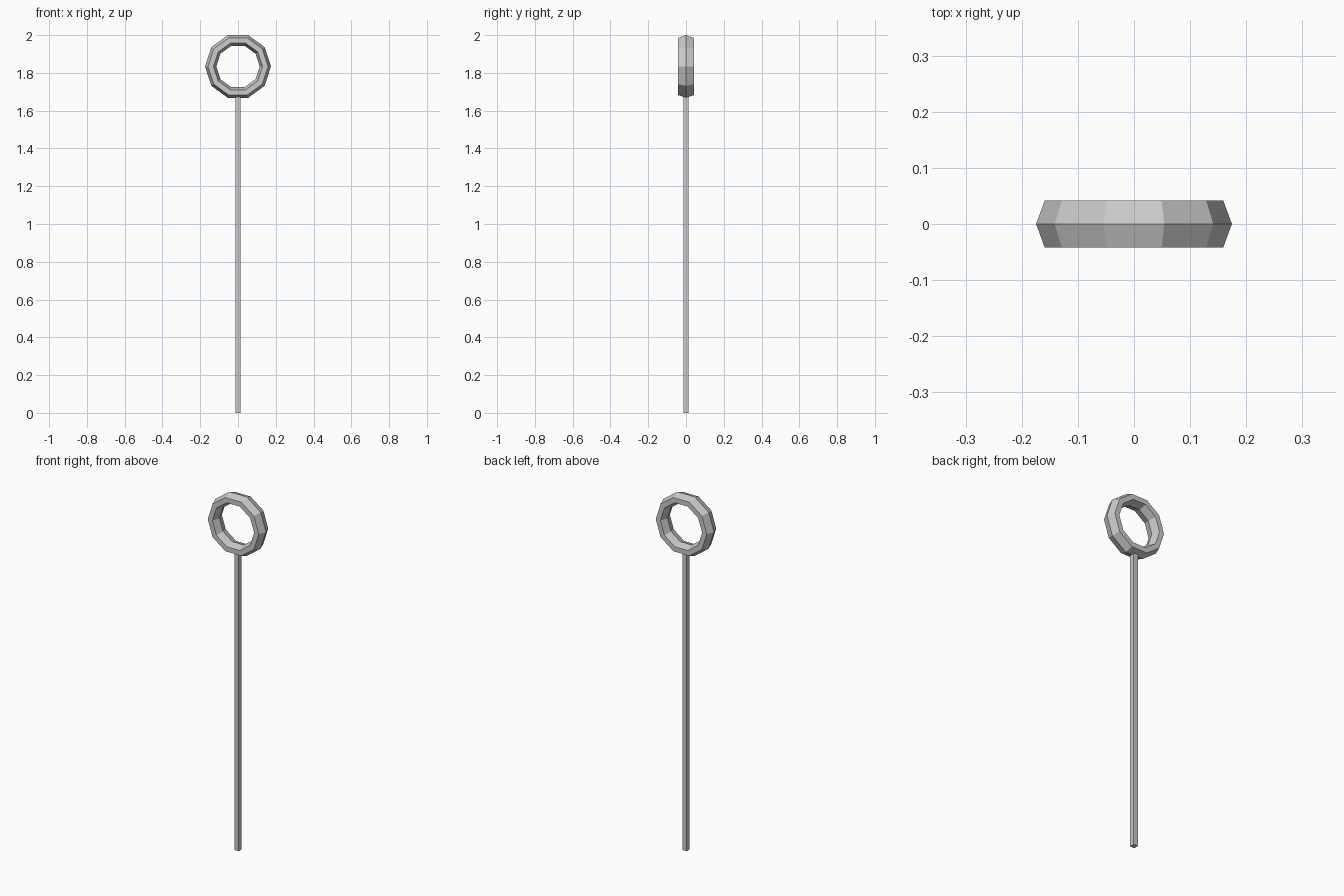
import bpy
import bmesh
import math

if "Cube" in bpy.data.objects:
    bpy.data.objects.remove(bpy.data.objects["Cube"])


def make_object(name, bm):
    bmesh.ops.recalc_face_normals(bm, faces=bm.faces)
    mesh = bpy.data.meshes.new(name)
    bm.to_mesh(mesh)
    bm.free()
    obj = bpy.data.objects.new(name, mesh)
    bpy.context.collection.objects.link(obj)
    return obj


# Ring: stretched hexagon section swept round ten sides, facing front
SIDES, CENTRE_Z = 10, 1.834
section = [(0.1745, 0), (0.159, 0.042), (0.13, 0.042),
           (0.115, 0), (0.13, -0.042), (0.159, -0.042)]
bm = bmesh.new()
loops = []
for i in range(SIDES):
    a = 2 * math.pi * i / SIDES
    loops.append([bm.verts.new((r * math.cos(a), y, CENTRE_Z + r * math.sin(a)))
                  for r, y in section])
n = len(section)
for i in range(SIDES):
    here, there = loops[i], loops[(i + 1) % SIDES]
    for j in range(n):
        k = (j + 1) % n
        bm.faces.new((here[j], here[k], there[k], there[j]))
make_object("ring", bm)

# Pole: thin square bar running up into the ring
HALF, TOP = 0.0133, 1.685
bm = bmesh.new()
bmesh.ops.create_cube(bm, size=1)
for v in bm.verts:
    v.co = (v.co.x * 2 * HALF, v.co.y * 2 * HALF, (v.co.z + 0.5) * TOP)
make_object("pole", bm)
